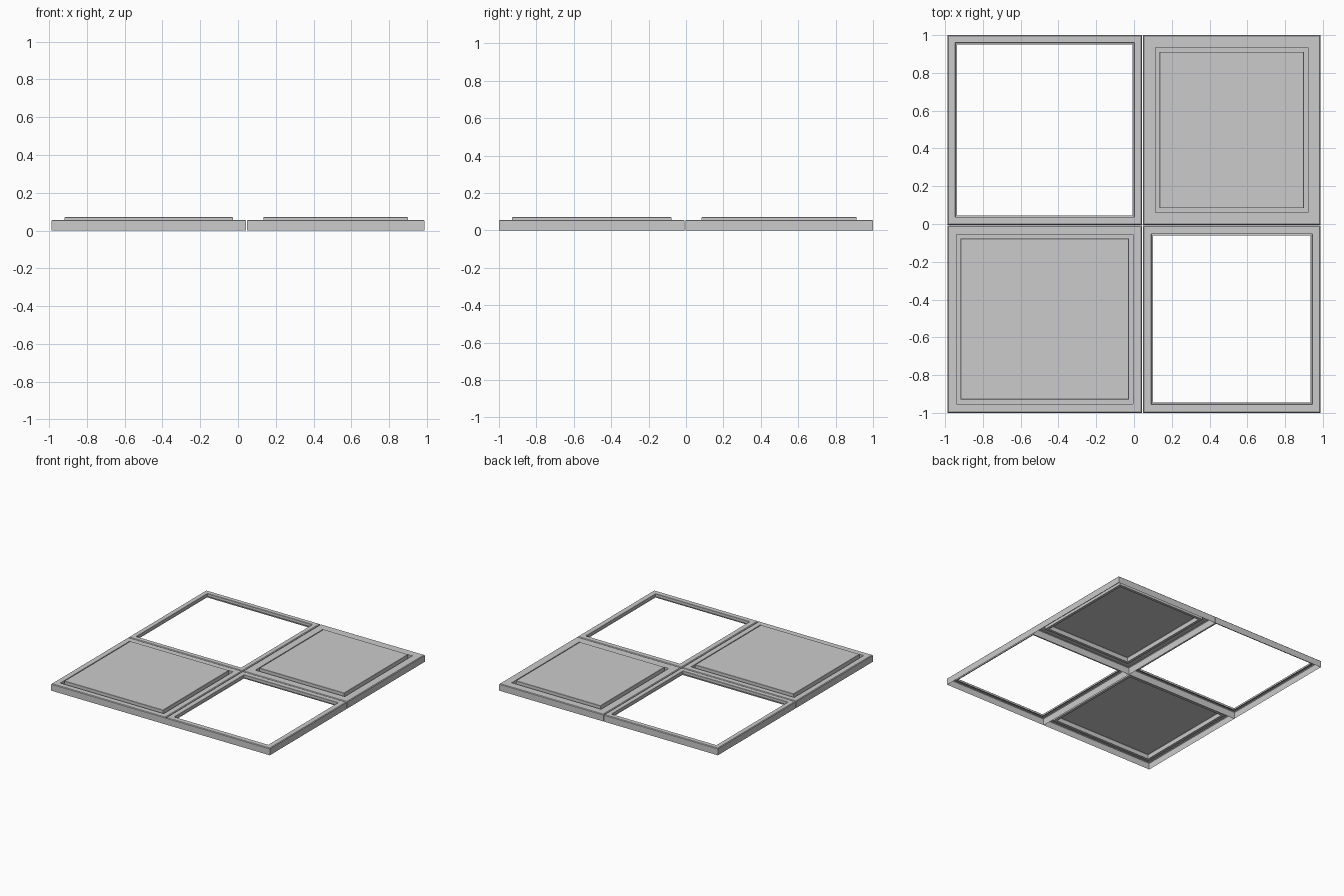
import bpy, bmesh

if "Cube" in bpy.data.objects:
    bpy.data.objects.remove(bpy.data.objects["Cube"])

TOP, GROOVE, RAISED = 0.057, 0.034, 0.071
BEV = 0.005


def pressed_tile(name, x0, x1, y0, y1, profile, capped):
    """Thin sheet tile: rectangular rings (inset, z) bridged from the rim inward."""
    bm = bmesh.new()
    prev = None
    for d, z in profile:
        ring = [bm.verts.new(p) for p in (
            (x0 + d, y0 + d, z), (x1 - d, y0 + d, z),
            (x1 - d, y1 - d, z), (x0 + d, y1 - d, z))]
        if prev:
            for i in range(4):
                j = (i + 1) % 4
                bm.faces.new((prev[i], prev[j], ring[j], ring[i]))
        prev = ring
    if capped:
        bm.faces.new(prev)
    me = bpy.data.meshes.new(name)
    bm.to_mesh(me)
    bm.free()
    ob = bpy.data.objects.new(name, me)
    bpy.context.collection.objects.link(ob)
    return ob


# outer skirt with a small chamfer, hollow underneath
def rim():
    return [(0, 0), (0, TOP - BEV), (BEV, TOP)]


# open frame: flange, then a short lip turned down around the opening
def window_profile(w):
    return rim() + [(w - 0.002, TOP), (w, TOP - 0.002), (w, GROOVE), (w + 0.008, GROOVE)]


# panel: flange, recessed groove, raised centre
def panel_profile(w):
    return rim() + [(w, TOP), (w, GROOVE), (w + 0.022, GROOVE),
                    (w + 0.022, RAISED - 0.002), (w + 0.024, RAISED)]


L, R, F, B = -0.988, 0.988, -1.0, 1.0
SX, SY, G = 0.045, -0.006, 0.002   # seam position and half gap

pressed_tile("back_left_frame", L, SX - G, SY + G, B, window_profile(0.042), False)
pressed_tile("back_right_panel", SX + G, R, SY + G, B, panel_profile(0.066), True)
pressed_tile("front_left_panel", L, SX - G, F, SY - G, panel_profile(0.048), True)
pressed_tile("front_right_frame", SX + G, R, F, SY - G, window_profile(0.046), False)
